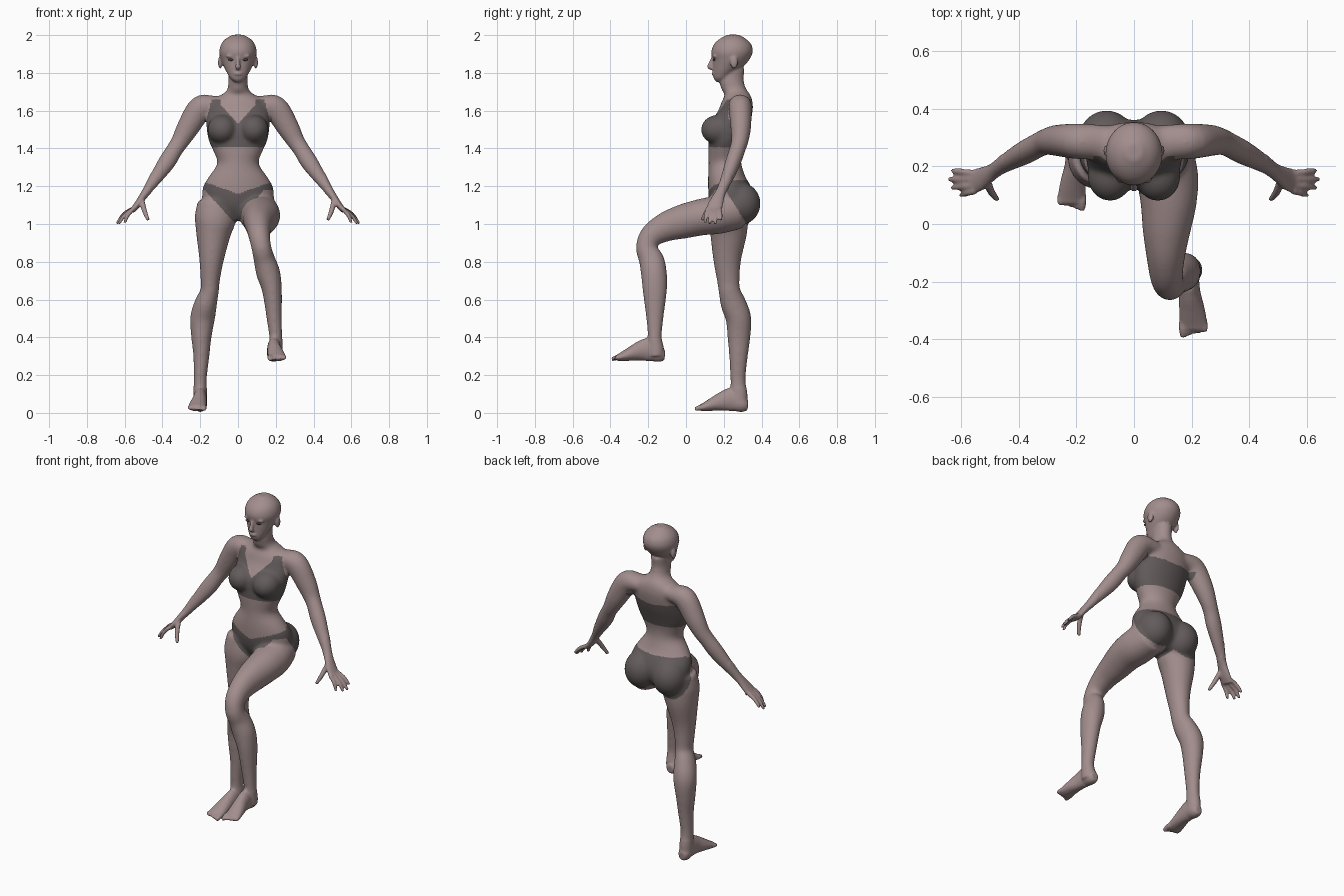
import bpy, bmesh, math
from mathutils import Vector, Matrix

cube = bpy.data.objects.get("Cube")
if cube:
    bpy.data.objects.remove(cube, do_unlink=True)

X, Y, Z = Vector((1, 0, 0)), Vector((0, 1, 0)), Vector((0, 0, 1))


def material(name, colour):
    mat = bpy.data.materials.new(name)
    mat.use_nodes = True
    mat.diffuse_color = (*colour, 1)
    bsdf = next(n for n in mat.node_tree.nodes if n.type == "BSDF_PRINCIPLED")
    bsdf.inputs["Base Color"].default_value = (*colour, 1)
    return mat


skin = material("skin", (.36, .27, .265))
fabric = material("grey_fabric", (.125, .105, .105))
eye_dark = material("eye_dark", (.07, .055, .055))


def resample(sections, steps=4):
    """Smooth interpolation through the given cross-sections."""
    result, last = [], len(sections) - 1
    pick = lambda i: sections[max(0, min(last, i))]
    for i in range(last):
        for s in range(steps):
            t = s / steps
            result.append([
                b + (c - a) * t / 2 + (a - 2.5 * b + 2 * c - d / 2) * t * t
                + (1.5 * (b - c) + (d - a) / 2) * t ** 3
                for a, b, c, d in zip(pick(i - 1), pick(i), pick(i + 1), pick(i + 2))])
    result.append(list(sections[last]))
    return result


def loft(bm, sections, ref=X, axis=None, side=1, move=(0, 0, 0), sides=24):
    """Closed tube through (x, y, z, radius along ref, other radius) sections."""
    rows = resample(sections)
    centres = [Vector((r[0] * side, r[1], r[2])) + Vector(move) for r in rows]
    rings = []
    for i, (row, centre) in enumerate(zip(rows, centres)):
        ahead, behind = centres[min(i + 1, len(rows) - 1)], centres[max(i - 1, 0)]
        tangent = axis or (ahead - behind).normalized()
        u = (ref - tangent * ref.dot(tangent)).normalized()
        v = tangent.cross(u)
        angles = [math.tau * k / sides for k in range(sides)]
        rings.append([bm.verts.new(centre + u * row[3] * math.cos(a) + v * row[4] * math.sin(a))
                      for a in angles])
    for low, high in zip(rings, rings[1:]):
        for k in range(sides):
            n = (k + 1) % sides
            bm.faces.new((low[k], low[n], high[n], high[k]))
    bm.faces.new(rings[0][::-1])
    bm.faces.new(rings[-1])


def stack(bm, levels):
    """Upright loft from (height, front, back, half width) levels."""
    loft(bm, [(0, (f + b) / 2, z, w, (b - f) / 2) for z, f, b, w in levels], axis=Z, sides=40)


def ellipsoid(bm, centre, radii):
    bmesh.ops.create_uvsphere(bm, u_segments=32, v_segments=20, radius=1,
                              matrix=Matrix.Translation(centre) @ Matrix.Diagonal((*radii, 1)))


def finger(bm, points, radius, side=1, move=(0, 0, 0)):
    shape = [(*p, radius, radius) for p in points]
    shape[-1] = (*points[-1], radius * .7, radius * .7)
    loft(bm, shape, ref=Y if abs(points[0][0] - points[-1][0]) > .02 else X,
         side=side, move=move, sides=12)


def foot(bm, side, move=(0, 0, 0)):
    loft(bm, [(.2, .328, .04, .022, .026), (.2, .3, .045, .036, .043),
              (.2, .25, .07, .036, .064), (.203, .2, .063, .038, .053),
              (.21, .15, .048, .044, .038), (.216, .1, .032, .048, .024),
              (.216, .075, .026, .045, .017)], side=side, move=move)
    # toes, from the big toe outwards
    for k in range(5):
        x, tip = .18 + .019 * k, .046 + .007 * k
        finger(bm, [(x, .1, .03), (x, .075, .028), (x, tip, .018)],
               .015 if k == 0 else .011, side, move)


def arm(bm, side):
    loft(bm, [(.08, .28, 1.625, .06, .045), (.14, .285, 1.628, .062, .053),
              (.2, .287, 1.612, .062, .067), (.265, .29, 1.51, .055, .06),
              (.305, .285, 1.44, .046, .049), (.335, .272, 1.395, .043, .045),
              (.375, .25, 1.33, .042, .047), (.43, .22, 1.25, .035, .037),
              (.475, .192, 1.185, .028, .026), (.5, .175, 1.15, .031, .021),
              (.535, .155, 1.1, .041, .017), (.56, .145, 1.07, .04, .014)],
         ref=Y, side=side)
    # fingers, from the index to the little one, then the thumb
    tips = [(.6, .1, 1.005), (.632, .125, 1), (.643, .155, 1), (.632, .185, 1.02)]
    for k, tip in enumerate(tips):
        base = Vector((.55, .114 + .021 * k, 1.085))
        middle = base.lerp(Vector(tip), .55) + Vector((.006, 0, .006))
        finger(bm, [base, middle, tip], .0115, side)
    finger(bm, [(.51, .155, 1.135), (.497, .115, 1.075), (.475, .085, 1.02)], .014, side)


bm = bmesh.new()

# torso and neck
stack(bm, [(1.02, .17, .29, .06), (1.08, .135, .35, .165), (1.14, .12, .362, .19),
           (1.2, .117, .343, .184), (1.25, .117, .315, .155), (1.32, .12, .293, .11),
           (1.38, .118, .294, .128), (1.44, .118, .31, .155), (1.52, .125, .337, .168),
           (1.6, .17, .353, .166), (1.65, .19, .352, .145), (1.685, .205, .34, .088),
           (1.71, .188, .322, .058), (1.76, .177, .305, .05), (1.82, .19, .31, .05)])

# head, nose and lips
stack(bm, [(1.752, .16, .2, .018), (1.77, .147, .225, .04), (1.8, .144, .26, .058),
           (1.835, .143, .305, .076), (1.87, .142, .335, .09), (1.91, .134, .353, .099),
           (1.95, .147, .346, .09), (1.98, .178, .317, .066), (2.002, .22, .28, .028)])
loft(bm, [(0, .146, 1.885, .009, .01), (0, .134, 1.855, .01, .012),
          (0, .124, 1.832, .015, .012), (0, .138, 1.822, .012, .008)], sides=16)
ellipsoid(bm, (0, .146, 1.795), (.024, .011, .009))

for side in (-1, 1):
    arm(bm, side)
    ellipsoid(bm, (side * .083, .167, 1.5), (.079, .088, .078))   # breast
    ellipsoid(bm, (side * .095, .288, 1.108), (.1, .107, .112))   # buttock
    ellipsoid(bm, (side * .094, .254, 1.856), (.012, .021, .034))  # ear
    ellipsoid(bm, (side * .038, .152, 1.888), (.026, .011, .008))  # brow

# standing leg
loft(bm, [(-.115, .235, 1.12, .098, .1), (-.12, .225, 1.03, .11, .105),
          (-.13, .225, .95, .093, .098), (-.14, .218, .815, .066, .075),
          (-.147, .224, .7, .051, .06), (-.15, .23, .645, .049, .058),
          (-.17, .25, .58, .06, .068), (-.188, .278, .5, .066, .068),
          (-.194, .28, .4, .054, .061), (-.194, .278, .3, .043, .05),
          (-.2, .275, .18, .035, .041), (-.2, .28, .1, .037, .045),
          (-.2, .283, .04, .037, .042)])
foot(bm, -1)

# raised leg
loft(bm, [(.1, .27, 1.08, .1, .108), (.115, .17, 1.05, .108, .103),
          (.12, .08, 1.036, .099, .097), (.113, -.02, 1.012, .084, .091),
          (.11, -.11, .983, .068, .078), (.113, -.185, .935, .057, .063),
          (.125, -.21, .87, .053, .056), (.14, -.183, .81, .057, .067),
          (.16, -.17, .74, .064, .069), (.18, -.165, .65, .053, .065),
          (.192, -.165, .5, .041, .046), (.2, -.165, .4, .035, .037),
          (.2, -.16, .34, .037, .043), (.2, -.158, .3, .036, .04)])
foot(bm, 1, (-.01, -.44, .265))

bmesh.ops.recalc_face_normals(bm, faces=bm.faces)
mesh = bpy.data.meshes.new("body")
bm.to_mesh(mesh)
bm.free()
body = bpy.data.objects.new("body", mesh)
bpy.context.collection.objects.link(body)

# fuse the overlapping parts into one skin
fuse = body.modifiers.new("fuse", "REMESH")
fuse.mode = "VOXEL"
fuse.voxel_size = .006
bpy.context.view_layer.update()
fused = bpy.data.meshes.new_from_object(
    body.evaluated_get(bpy.context.evaluated_depsgraph_get()))
body.modifiers.clear()
body.data = fused
fused.name = "body"
fused.materials.clear()
for mat in (skin, fabric):
    fused.materials.append(mat)


def in_top(x, y, z):
    """Cropped top: V neck and straps in front, plain band behind."""
    if z < 1.405 or x > .178:
        return False
    if y > .24:
        return z < 1.55 + .1 * x
    outer = .178 if z < 1.53 else .172 - (z - 1.53) * .25
    return x < outer and z < 1.66 and (z < 1.53 + 1.1 * x or x > .092)


def in_briefs(x, y, z):
    """Briefs: dipping waistline, high leg line in front, full cover behind."""
    wide = abs(x)
    if wide > .26 or y < .105:
        return False
    waist = 1.16 + .35 * wide if y < .23 else 1.232
    slope, start = (1.3, .02) if x > 0 else (1.1, .04)
    front = min(1.03 + (wide - start) * slope, 1.178)
    back = 1.178 - max(0, y - .21) * 1.6
    return max(.99, min(front, back)) < z < waist


bm = bmesh.new()
bm.from_mesh(fused)
limbs = [v for v in bm.verts if abs(v.co.x) < .46 and v.co.z < 1.74
         and not (v.co.z < .13 and v.co.y > 0) and not (v.co.z < .39 and v.co.y < 0)]
for verts, rounds in ((bm.verts[:], 3), (limbs, 18)):
    for _ in range(rounds):
        bmesh.ops.smooth_vert(bm, verts=verts, factor=.5,
                              use_axis_x=True, use_axis_y=True, use_axis_z=True)
for face in bm.faces:
    x, y, z = face.calc_center_median()
    face.smooth = True
    face.material_index = int(in_top(abs(x), y, z) or in_briefs(x, y, z))
bm.to_mesh(fused)
bm.free()

# eyes
for name, side in (("right_eye", -1), ("left_eye", 1)):
    bm = bmesh.new()
    ellipsoid(bm, (side * .037, .149, 1.87), (.015, .006, .006))
    for face in bm.faces:
        face.smooth = True
    eye = bpy.data.meshes.new(name)
    bm.to_mesh(eye)
    bm.free()
    eye.materials.append(eye_dark)
    bpy.context.collection.objects.link(bpy.data.objects.new(name, eye))
